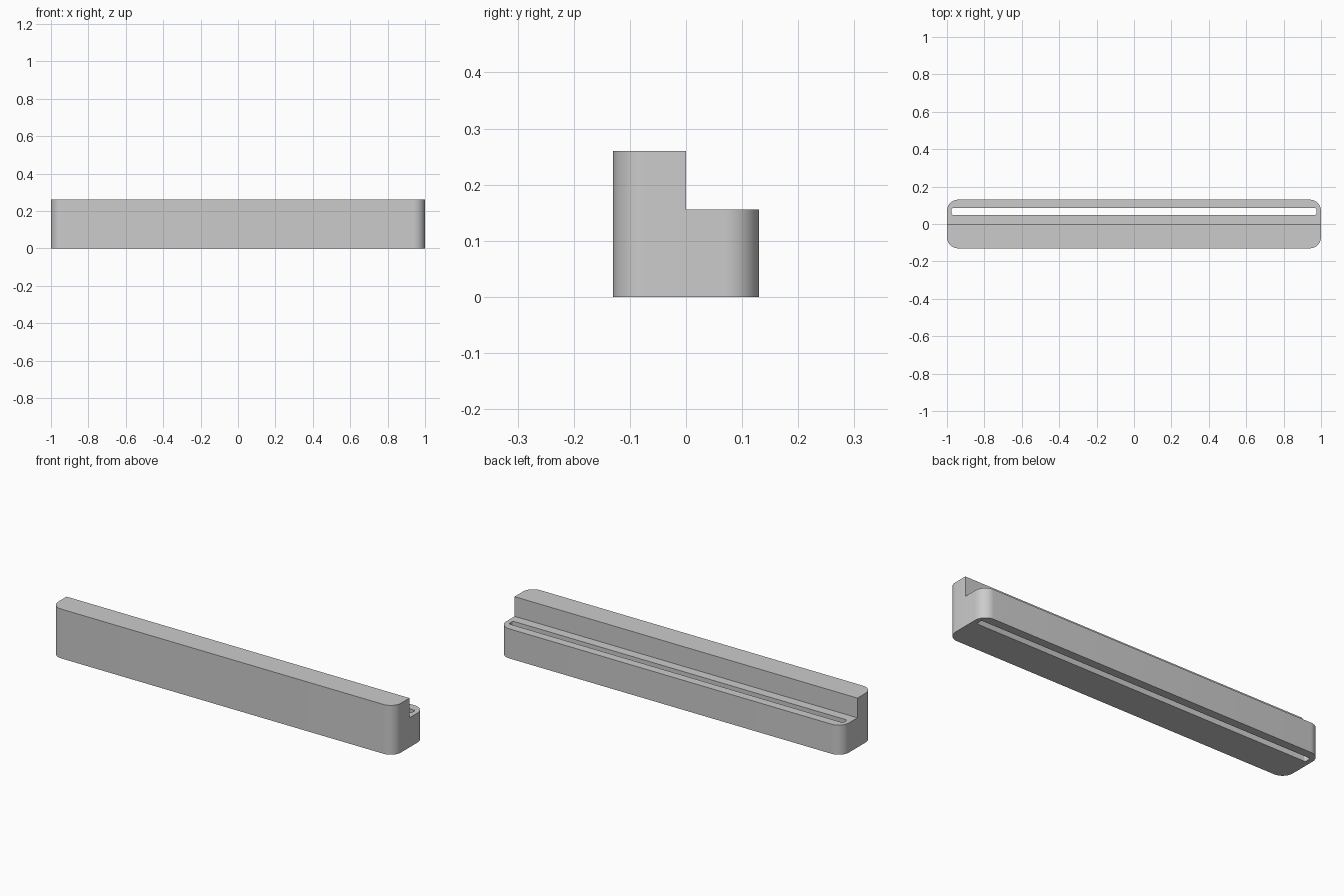
import bpy, bmesh, math

if "Cube" in bpy.data.objects:
    bpy.data.objects.remove(bpy.data.objects["Cube"], do_unlink=True)

LENGTH, DEPTH, HEIGHT = 2.0, 0.26, 0.26
STEP_Z = 0.156

grey = bpy.data.materials.new("plain grey")
grey.use_nodes = True
color = (0.6, 0.6, 0.6, 1)
grey.diffuse_color = color
grey.node_tree.nodes["Principled BSDF"].inputs["Base Color"].default_value = color


def rounded_bar(name, sx, sy, z0, z1, y=0, radius=0, segments=12):
    """Upright prism with rounded vertical corners."""
    bm = bmesh.new()
    outline = []
    steps = segments if radius else 0
    for corner, (cx, cy) in enumerate([(1, 1), (-1, 1), (-1, -1), (1, -1)]):
        for i in range(steps + 1):
            a = math.pi / 2 * (corner + i / max(steps, 1))
            px = cx * (sx / 2 - radius) + radius * math.cos(a)
            py = y + cy * (sy / 2 - radius) + radius * math.sin(a)
            outline.append(bm.verts.new((px, py, z0)))
    base = bm.faces.new(outline)
    top = bmesh.ops.extrude_face_region(bm, geom=[base])
    verts = [g for g in top["geom"] if isinstance(g, bmesh.types.BMVert)]
    bmesh.ops.translate(bm, vec=(0, 0, z1 - z0), verts=verts)
    bmesh.ops.recalc_face_normals(bm, faces=bm.faces)
    mesh = bpy.data.meshes.new(name)
    bm.to_mesh(mesh)
    bm.free()
    mesh.materials.append(grey)
    obj = bpy.data.objects.new(name, mesh)
    bpy.context.collection.objects.link(obj)
    return obj


# Long bar with rounded upright corners
body = rounded_bar("stepped_bar", LENGTH, DEPTH, 0, HEIGHT, radius=0.06)

# Rear ledge, then the long slot through it
cutters = [
    rounded_bar("ledge_cutter", LENGTH + 0.2, 0.4, STEP_Z, HEIGHT + 0.1, y=0.2),
    rounded_bar("slot_cutter", 1.95, 0.036, -0.1, HEIGHT + 0.1, y=0.067,
                radius=0.008, segments=6),
]
bpy.ops.object.select_all(action="DESELECT")
bpy.context.view_layer.objects.active = body
body.select_set(True)
for cutter in cutters:
    cutter.hide_render = True
    cut = body.modifiers.new(cutter.name, "BOOLEAN")
    cut.operation = "DIFFERENCE"
    cut.solver = "EXACT"
    cut.object = cutter
    bpy.ops.object.modifier_apply(modifier=cut.name)
for cutter in cutters:
    bpy.data.objects.remove(cutter, do_unlink=True)

bpy.ops.object.shade_smooth_by_angle(angle=math.radians(30))
